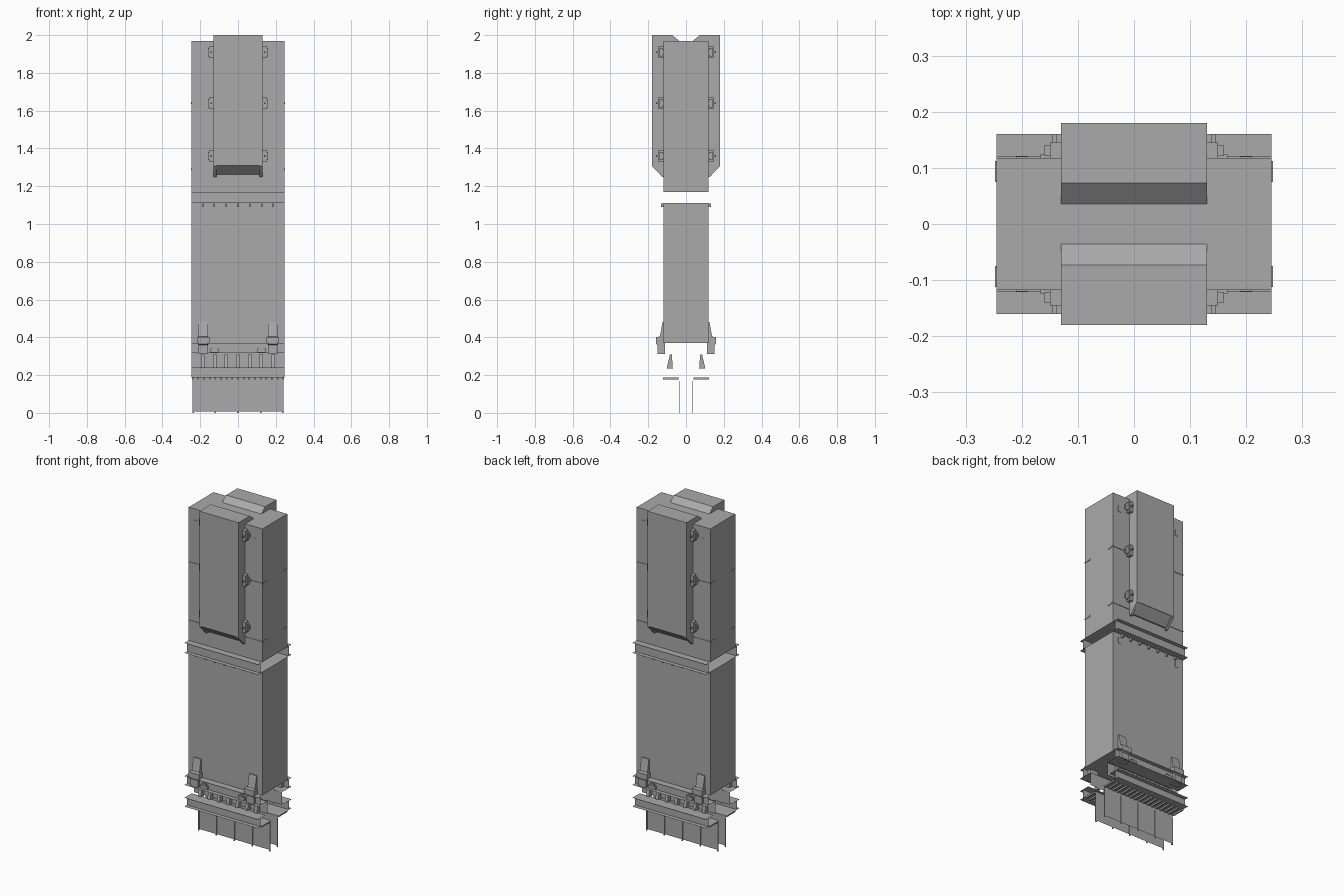
import bpy, bmesh
from mathutils import Vector

if "Cube" in bpy.data.objects:
    bpy.data.objects.remove(bpy.data.objects["Cube"])

grey = bpy.data.materials.new("warm_free_grey")
grey.name = "plain_grey"
grey.use_nodes = True
tone = (0.4, 0.4, 0.4, 1)
grey.diffuse_color = tone
grey.node_tree.nodes["Principled BSDF"].inputs["Base Color"].default_value = tone

W, D = 0.245, 0.118  # half width and half depth of the tower


def finish(name, bm, mirror=""):
    """Turn a bmesh into an object, mirrored across the named axes."""
    bmesh.ops.recalc_face_normals(bm, faces=bm.faces)
    mesh = bpy.data.meshes.new(name)
    bm.to_mesh(mesh)
    bm.free()
    mesh.materials.append(grey)
    ob = bpy.data.objects.new(name, mesh)
    bpy.context.collection.objects.link(ob)
    if mirror:
        mod = ob.modifiers.new("mirror", "MIRROR")
        mod.use_axis = ("x" in mirror, "y" in mirror, False)
        mod.use_mirror_merge = False
    return ob


def add_box(bm, x, y, z):
    """Add a box given its (low, high) extents."""
    made = bmesh.ops.create_cube(bm, size=1)["verts"]
    for v in made:
        v.co = Vector([(a + b) / 2 + c * (b - a) for c, (a, b) in zip(v.co, (x, y, z))])


def boxes(name, extents, mirror=""):
    bm = bmesh.new()
    for e in extents:
        add_box(bm, *e)
    return finish(name, bm, mirror)


def add_prism(bm, profile, x0, x1):
    """Extrude a closed (y, z) profile along x."""
    face = bm.faces.new([bm.verts.new((x0, y, z)) for y, z in profile])
    out = bmesh.ops.extrude_face_region(bm, geom=[face])["geom"]
    bmesh.ops.translate(bm, vec=(x1 - x0, 0, 0),
                        verts=[g for g in out if isinstance(g, bmesh.types.BMVert)])


def sheets(name, paths, half=W, mirror="y"):
    """Folded sheet metal: open (y, z) paths swept across the width."""
    bm = bmesh.new()
    for path in paths:
        rows = [[bm.verts.new((x, y, z)) for x in (-half, half)] for y, z in path]
        for a, b in zip(rows, rows[1:]):
            bm.faces.new((a[0], a[1], b[1], b[0]))
    return finish(name, bm, mirror)


# Main cabinets
boxes("upper_cabinet", [((-W, W), (-D, D), (1.17, 1.97))])
boxes("lower_cabinet", [((-W, W), (-D, D), (0.37, 1.11))])

# Flush trim strips and small inset plates on the cabinet faces
boxes("cabinet_trim", [((-W, W), (-D - 0.003, -D), (z - 0.004, z + 0.004))
                       for z in (1.29, 1.64)], "y")
boxes("grip_plates", [((0.19, 0.21), (-D - 0.002, -D), (z, z + 0.038))
                      for z in (1.05, 1.865)], "xy")
boxes("side_studs", [((W, W + 0.003), (-0.112, -0.075), (z - 0.005, z + 0.005))
                     for z in (1.29, 1.64)], "xy")

# Outer pods with chamfered ends
pod = [(-D, 1.262), (-0.126, 1.262), (-0.178, 1.31), (-0.178, 2.0),
       (-0.073, 2.0), (-0.036, 1.97), (-D, 1.97)]
bm = bmesh.new()
add_prism(bm, pod, -0.115, 0.115)
finish("pod_body", bm, "y")
bm = bmesh.new()
cheek = [(-D, 1.25), (-0.126, 1.25), (-0.18, 1.306)] + \
        [(-0.18, 2.0)] + pod[4:]
add_prism(bm, cheek, 0.115, 0.13)
finish("pod_cheeks", bm, "xy")
boxes("pod_cover", [((-0.116, 0.116), (-0.18, -0.17), (1.31, 2.0))], "y")

# Hinges along the pods
hinge = []
for z in (1.36, 1.64, 1.91):
    hinge += [((0.13, 0.167), (-0.124, -D), (z - 0.012, z + 0.012)),
              ((0.13, 0.15), (-0.145, -D), (z - 0.032, z + 0.032)),
              ((0.144, 0.16), (-0.14, -0.122), (z - 0.022, z + 0.022)),
              ((0.138, 0.146), (-0.16, -0.14), (z - 0.004, z + 0.004))]
boxes("pod_hinges", hinge, "xy")

# Joint rails between the cabinets
sheets("joint_rail", [[(-0.16, 1.17), (-0.11, 1.17)],
                      [(-0.135, 1.17), (-0.135, 1.11)],
                      [(-0.16, 1.11), (-0.11, 1.11)]])
boxes("joint_clips", [((x - 0.004, x + 0.004), (-0.132, -D), (1.09, 1.108))
                      for x in (-0.185, -0.125, -0.063, 0, 0.063, 0.125, 0.185)], "y")

# Upper base rail, with locking feet
sheets("upper_base_rail", [[(-0.16, 0.37), (-0.11, 0.37)],
                           [(-0.135, 0.37), (-0.135, 0.317)],
                           [(-0.16, 0.317), (-0.075, 0.317)]])
foot = [(-D, 0.48), (-0.124, 0.48), (-0.138, 0.405), (-0.158, 0.4),
        (-0.158, 0.365), (-0.15, 0.36), (-0.15, 0.312), (-0.112, 0.312), (-0.112, 0.37)]
bm = bmesh.new()
add_prism(bm, foot, 0.16, 0.21)
add_box(bm, (0.15, 0.217), (-0.158, -0.125), (0.372, 0.402))
finish("locking_feet", bm, "xy")
boxes("rail_clips", [((0.102, 0.145), (-0.148, -0.135), (0.32, 0.34)),
                     ((0.112, 0.135), (-0.142, -0.135), (0.34, 0.35))], "xy")

# Wedge posts and the backing sheet behind them
sheets("post_backing", [[(-0.07, 0.317), (-0.07, 0.24)]])
bm = bmesh.new()
wedge = [(-0.075, 0.31), (-0.085, 0.31), (-0.1, 0.245), (-0.1, 0.235), (-0.07, 0.235)]
for i in range(7):
    x = (i - 3) * 0.062
    add_prism(bm, wedge, x - 0.009, x + 0.009)
finish("wedge_posts", bm, "y")

# Lower base rail, with ribs beneath
sheets("lower_base_rail", [[(-0.16, 0.24), (-0.09, 0.24)],
                           [(-0.135, 0.24), (-0.135, 0.187)],
                           [(-0.16, 0.187), (-0.035, 0.187)]])
boxes("rail_ribs", [((x * 0.03 - 0.004, x * 0.03 + 0.004), (-0.122, -0.04), (0.178, 0.187))
                    for x in range(-8, 9)], "y")

# Hanging skirt panels with raised seams
sheets("skirt_panel", [[(-0.035, 0.187), (-0.035, 0.008)]], 0.24)
boxes("skirt_seams", [((x - 0.004, x + 0.004), (-0.038, -0.034), (0, 0.17))
                      for x in (-0.236, -0.12, 0, 0.12, 0.236)], "y")
